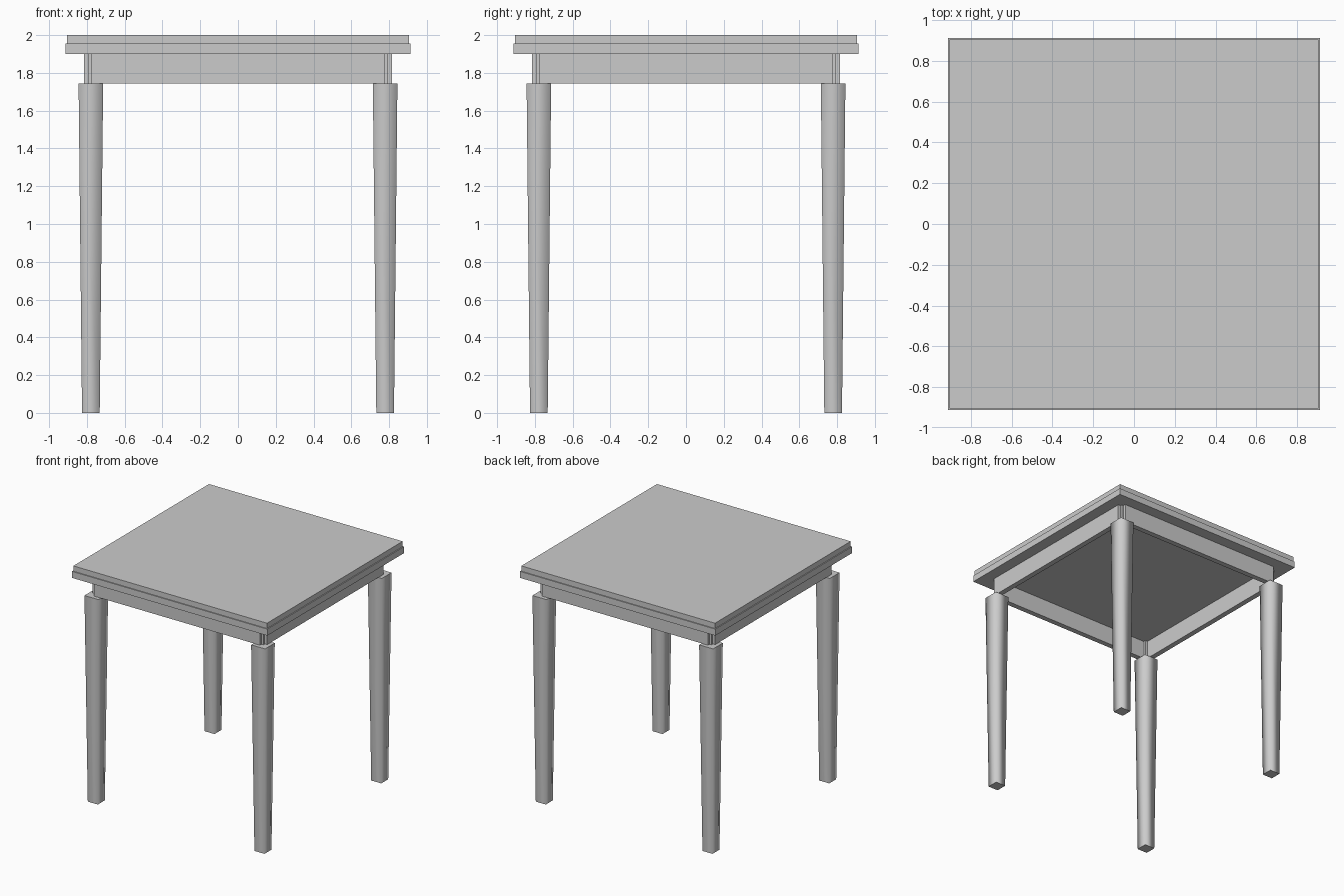
import bpy, bmesh
from math import radians
from mathutils import Matrix

if "Cube" in bpy.data.objects:
    bpy.data.objects.remove(bpy.data.objects["Cube"])


def box(name, x0, x1, y0, y1, z0, z1, taper=1.0):
    """Axis-aligned box; taper scales the bottom face about its centre."""
    bm = bmesh.new()
    bmesh.ops.create_cube(bm, size=1)
    for v in bm.verts:
        s = taper if v.co.z < 0 else 1.0
        v.co.x = (x0 + x1) / 2 + v.co.x * s * (x1 - x0)
        v.co.y = (y0 + y1) / 2 + v.co.y * s * (y1 - y0)
        v.co.z = z0 if v.co.z < 0 else z1
    me = bpy.data.meshes.new(name)
    bm.to_mesh(me)
    bm.free()
    ob = bpy.data.objects.new(name, me)
    bpy.context.collection.objects.link(ob)
    return ob


# Two-step table top
box("table_top", -0.905, 0.905, -0.905, 0.905, 1.955, 2.0)
box("table_top_lower_edge", -0.913, 0.913, -0.913, 0.913, 1.90, 1.955)

# Four apron rails, leaving notched corners
for i, side in enumerate(("front", "right", "back", "left")):
    rail = box(side + "_apron", -0.775, 0.775, -0.815, -0.77, 1.745, 1.90)
    rail.data.transform(Matrix.Rotation(radians(90 * i), 4, 'Z'))

# Tapered square legs with a slim corner post filling each apron notch
for sy, fb in ((-1, "front"), (1, "back")):
    for sx, lr in ((-1, "left"), (1, "right")):
        cx, cy = sx * 0.779, sy * 0.779
        h = 0.065
        leg = box(f"{fb}_{lr}_leg", cx - h, cx + h, cy - h, cy + h, 0, 1.743, 0.72)
        # rounded look: side faces smooth, ends flat via sharp rims
        for p in leg.data.polygons:
            p.use_smooth = abs(p.normal.z) < 0.5
        px, py = sx * 0.77, sy * 0.77
        box(f"{fb}_{lr}_corner_post", px - 0.022, px + 0.022,
            py - 0.022, py + 0.022, 1.74, 1.90)
